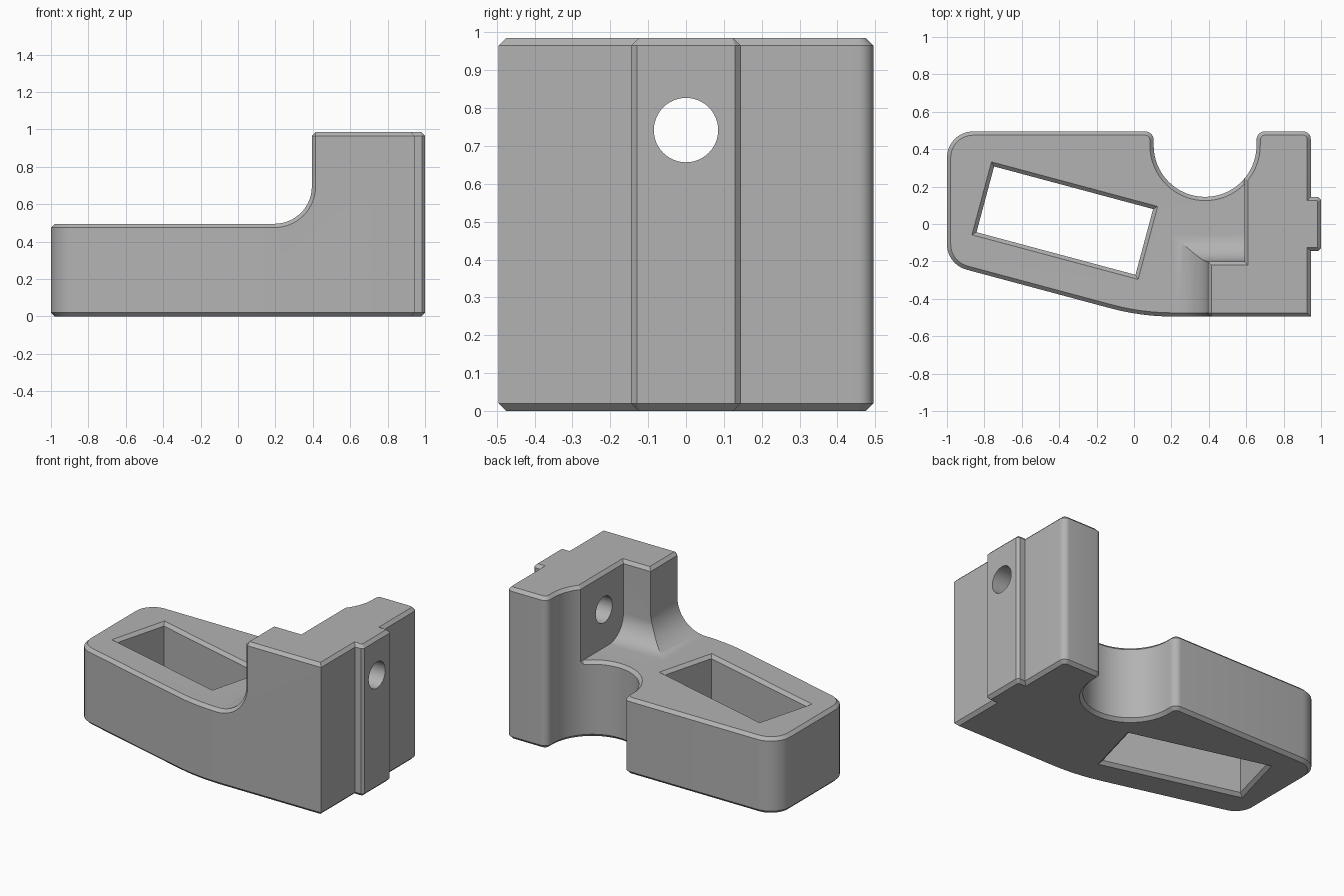
import bpy, bmesh
from math import sin, cos, tan, pi, radians
from mathutils import Vector, Matrix

if "Cube" in bpy.data.objects:
    bpy.data.objects.remove(bpy.data.objects["Cube"])

LOW, TOP, CHAMFER = 0.495, 0.985, 0.02

grey = bpy.data.materials.new("plain_grey")
grey.use_nodes = True
grey.diffuse_color = (0.45, 0.45, 0.45, 1)
grey.node_tree.nodes["Principled BSDF"].inputs["Base Color"].default_value = grey.diffuse_color


def loft(name, rings):
    """Closed solid through matching rings of points."""
    bm = bmesh.new()
    loops = [[bm.verts.new(p) for p in ring] for ring in rings]
    n = len(loops[0])
    bm.faces.new(loops[0])
    bm.faces.new(loops[-1])
    for a, b in zip(loops, loops[1:]):
        for i in range(n):
            j = (i + 1) % n
            bm.faces.new((a[i], a[j], b[j], b[i]))
    bmesh.ops.recalc_face_normals(bm, faces=bm.faces)
    mesh = bpy.data.meshes.new(name)
    bm.to_mesh(mesh)
    bm.free()
    mesh.materials.append(grey)
    obj = bpy.data.objects.new(name, mesh)
    bpy.context.collection.objects.link(obj)
    return obj


def cut(body, cutter):
    """Subtract the cutter and discard it."""
    mod = body.modifiers.new("cut", 'BOOLEAN')
    mod.operation, mod.solver, mod.object = 'DIFFERENCE', 'EXACT', cutter
    bpy.context.view_layer.objects.active = body
    bpy.ops.object.modifier_apply(modifier=mod.name)
    bpy.data.objects.remove(cutter)


def rounded(corners):
    """Outline with each (x, y, radius) corner rounded."""
    out = []
    for i, (x, y, r) in enumerate(corners):
        p = Vector((x, y))
        if r == 0:
            out.append(p)
            continue
        u = (Vector(corners[i - 1][:2]) - p).normalized()
        v = (Vector(corners[(i + 1) % len(corners)][:2]) - p).normalized()
        half = u.angle(v) / 2
        centre = p + (u + v).normalized() * r / sin(half)
        start = p + u * r / tan(half) - centre
        turn = pi - 2 * half
        if u.x * v.y - u.y * v.x > 0:
            turn = -turn
        steps = max(6, int(abs(turn) / radians(9)))
        out += [centre + Matrix.Rotation(turn * k / steps, 2) @ start for k in range(steps + 1)]
    return out


def step_profile(wall, r, far):
    """Floor, fillet and wall of a cut, as (horizontal, z) points."""
    s = 1 if far < wall else -1
    arc = [(wall - s * r + s * r * sin(a), LOW + r - r * cos(a))
           for a in (pi / 2 * k / 14 for k in range(15))]
    return [(far, LOW)] + arc + [(wall, 1.2), (far, 1.2)]


# Body outline, with the round notch at the back and the key on the side
notch = [(0.38 + 0.275 * cos(a), 0.42 - 0.275 * sin(a), 0)
         for a in (pi * k / 32 for k in range(33))]
outline = rounded([
    (-1, 0.495, 0.14), (-1, -0.216, 0.14), (0.04, -0.495, 1.3), (0.945, -0.495, 0),
    (0.945, -0.145, 0), (0.985, -0.145, 0), (1, -0.13, 0),
    (1, 0.13, 0), (0.985, 0.145, 0), (0.945, 0.145, 0),
    (0.945, 0.495, 0.04), (0.655, 0.495, 0.045), *notch, (0.105, 0.495, 0.045)])
body = loft("bracket_body", [[(p.x, p.y, z) for p in outline] for z in (0, TOP)])

# Step down to the low arm, with a filleted wall on two sides
cut(body, loft("arm_cutter", [[(x, y, z) for x, z in step_profile(0.395, 0.2, -1.2)]
                              for y in (-1, 1)]))
cut(body, loft("pocket_cutter", [[(x, y, z) for y, z in step_profile(-0.2, 0.15, 1)]
                                 for x in (-1.2, 0.59)]))

# Chamfer the rims and the front edge of the fillet
bm = bmesh.new()
bm.from_mesh(body.data)
bmesh.ops.remove_doubles(bm, verts=bm.verts, dist=0.0002)
bmesh.ops.dissolve_limit(bm, angle_limit=radians(0.5), verts=bm.verts, edges=bm.edges)


def is_rim(e):
    if not e.is_manifold or not e.is_convex or e.calc_face_angle() < 0.5:
        return False
    a, b = (v.co for v in e.verts)
    level = any(abs(a.z - z) + abs(b.z - z) < 0.001 for z in (0, LOW, TOP))
    front = max(a.y, b.y) < -0.49 and max(a.x, b.x) < 0.4 and min(a.z, b.z) > 0.49
    return level or front


bmesh.ops.bevel(bm, geom=[e for e in bm.edges if is_rim(e)], offset=CHAMFER,
                offset_type='OFFSET', segments=1, affect='EDGES', clamp_overlap=False)
bm.to_mesh(body.data)
bm.free()

# Slanted window through the arm, flared at both ends
turn = Matrix.Rotation(radians(-15), 4, 'Z')
rings = []
for z, grow in ((-CHAMFER, 2), (CHAMFER, 0), (LOW - CHAMFER, 0), (LOW + CHAMFER, 2)):
    w, d = 0.44 + grow * CHAMFER, 0.182 + grow * CHAMFER
    rings.append([turn @ Vector((sx * w, sy * d, z)) + Vector((-0.37, 0.018, 0))
                  for sx, sy in ((-1, -1), (1, -1), (1, 1), (-1, 1))])
cut(body, loft("window_cutter", rings))

# Round bolt hole through the upright
cut(body, loft("bolt_hole_cutter", [[(x, 0.085 * cos(a), 0.742 + 0.085 * sin(a))
                                     for a in (2 * pi * k / 48 for k in range(48))]
                                    for x in (0.5, 1.1)]))

# Smooth the curves and keep the edges crisp
bpy.ops.object.select_all(action='DESELECT')
body.select_set(True)
bpy.context.view_layer.objects.active = body
bpy.ops.object.shade_smooth_by_angle(angle=radians(25))
